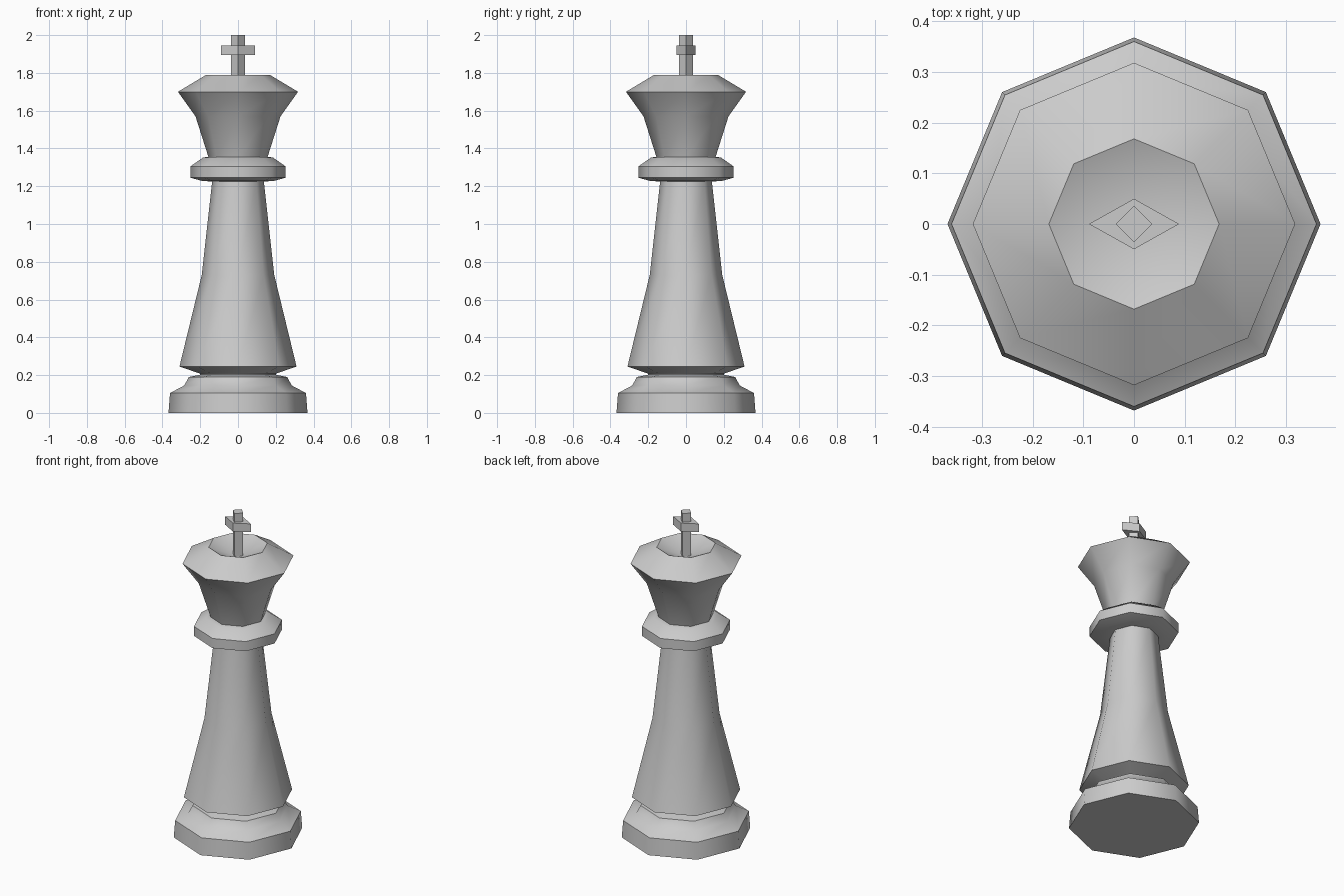
import bpy, bmesh
from math import cos, sin, pi, radians

if "Cube" in bpy.data.objects:
    bpy.data.objects.remove(bpy.data.objects["Cube"])


def lathe(name, profile, sides=8, y_scale=1.0):
    """Turn (radius, height) points around z; radius 0 closes to a point."""
    bm = bmesh.new()
    rings = []
    for r, z in profile:
        if r == 0:
            rings.append([bm.verts.new((0, 0, z))] * sides)
        else:
            rings.append([bm.verts.new((r * cos(2 * pi * i / sides),
                                        r * sin(2 * pi * i / sides) * y_scale, z))
                          for i in range(sides)])
    for low, high in zip(rings, rings[1:]):
        for i in range(sides):
            j = (i + 1) % sides
            corners = list(dict.fromkeys((low[i], low[j], high[j], high[i])))
            bm.faces.new(corners)
    bmesh.ops.recalc_face_normals(bm, faces=bm.faces)
    mesh = bpy.data.meshes.new(name)
    bm.to_mesh(mesh)
    bm.free()
    obj = bpy.data.objects.new(name, mesh)
    bpy.context.collection.objects.link(obj)
    bpy.ops.object.select_all(action='DESELECT')
    obj.select_set(True)
    bpy.context.view_layer.objects.active = obj
    bpy.ops.object.shade_smooth_by_angle(angle=radians(46))
    return obj


# Stepped foot, body, collar and crown form one continuous turned profile
lathe("turned_piece", [
    (0, 0), (0.368, 0), (0.36, 0.105), (0.285, 0.145), (0.26, 0.19), (0.2, 0.202),   # foot
    (0.2, 0.208), (0.31, 0.245), (0.192, 0.73), (0.137, 1.225),                      # body
    (0.19, 1.228), (0.252, 1.245), (0.252, 1.305), (0.185, 1.352), (0.157, 1.356),   # collar
    (0.225, 1.57), (0.318, 1.70), (0.168, 1.79), (0, 1.72),                          # crown
])

# Four-sided finial post and its crossbar
lathe("finial_post", [(0.036, 1.715), (0.036, 2.0), (0, 2.0)], sides=4)
lathe("finial_crossbar", [(0, 1.894), (0.089, 1.894), (0.089, 1.946), (0, 1.946)],
      sides=4, y_scale=0.56)
